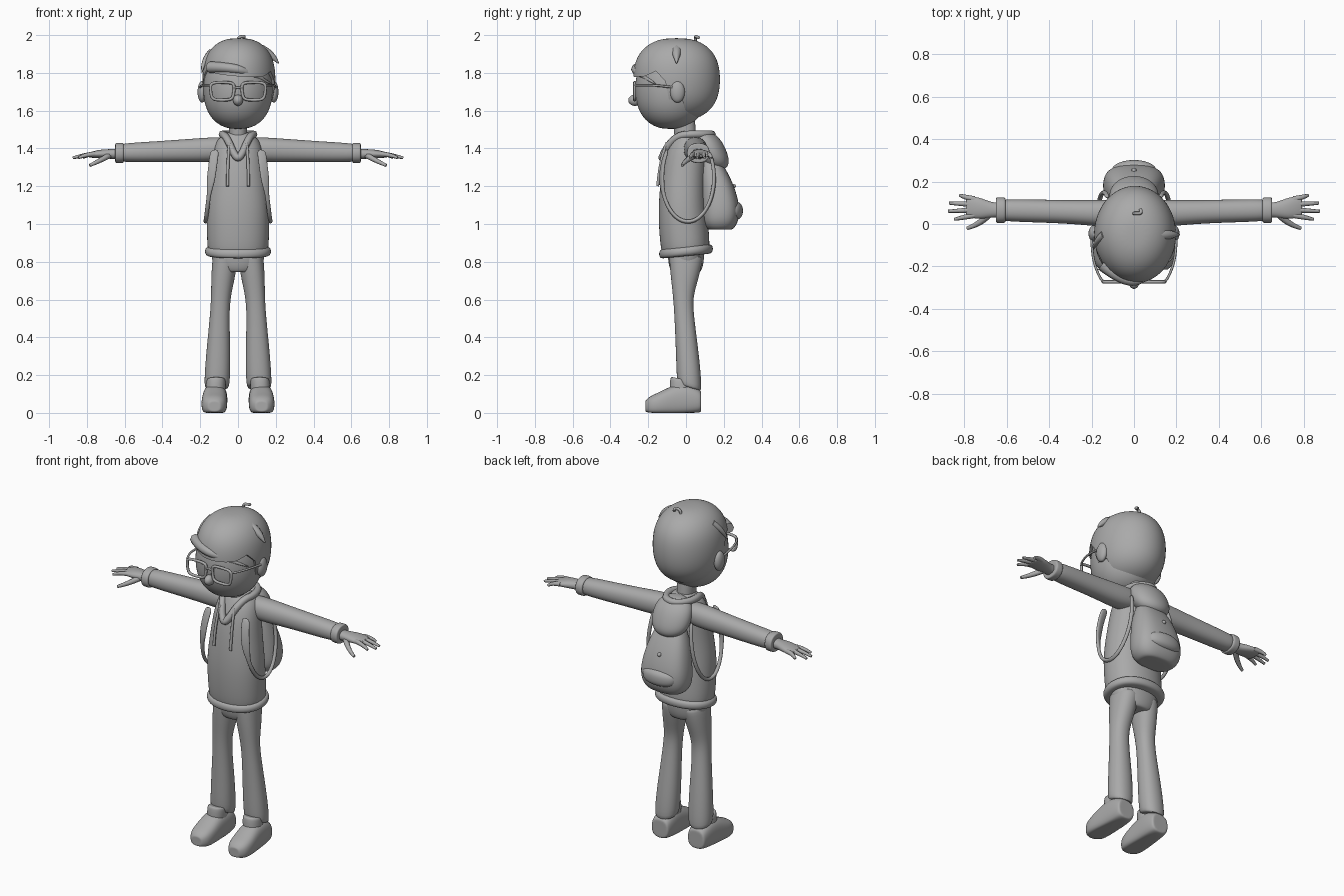
import bpy, bmesh, math
from mathutils import Vector

if "Cube" in bpy.data.objects:
    bpy.data.objects.remove(bpy.data.objects["Cube"])

grey = bpy.data.materials.new("plain grey")
grey.use_nodes = True
grey.diffuse_color = (.4, .4, .4, 1)
grey.node_tree.nodes["Principled BSDF"].inputs["Base Color"].default_value = grey.diffuse_color


def add_object(name, data):
    ob = bpy.data.objects.new(name, data)
    bpy.context.collection.objects.link(ob)
    return ob


def finish(ob):
    """Apply modifiers, set the material and smooth the mesh."""
    name = ob.name
    deps = bpy.context.evaluated_depsgraph_get()
    mesh = bpy.data.meshes.new_from_object(ob.evaluated_get(deps))
    bpy.data.objects.remove(ob)
    mesh.materials.clear()
    mesh.materials.append(grey)
    ob = add_object(name, mesh)
    bpy.ops.object.select_all(action='DESELECT')
    ob.select_set(True)
    bpy.context.view_layer.objects.active = ob
    bpy.ops.object.shade_smooth_by_angle(angle=math.radians(50))


def bridge(name, rings):
    """Join rings of points into a closed, unsmoothed surface."""
    bm = bmesh.new()
    loops = [[bm.verts.new(p) for p in ring] for ring in rings]
    count = len(loops[0])
    for low, high in zip(loops, loops[1:]):
        for i in range(count):
            j = (i + 1) % count
            bm.faces.new((low[i], low[j], high[j], high[i]))
    bm.faces.new(loops[0])
    bm.faces.new(loops[-1])
    bmesh.ops.recalc_face_normals(bm, faces=bm.faces)
    mesh = bpy.data.meshes.new(name)
    bm.to_mesh(mesh)
    bm.free()
    return add_object(name, mesh)


def skin(name, rings, cutter=None):
    ob = bridge(name, rings)
    ob.modifiers.new("subdivide", 'SUBSURF').levels = 2
    if cutter:
        cut = ob.modifiers.new("cut", 'BOOLEAN')
        cut.operation, cut.object, cut.solver = 'DIFFERENCE', cutter, 'EXACT'
    finish(ob)


def power(value, k):
    return math.copysign(abs(value) ** (2 / k), value)


def oval(k, steps=16):
    """Points of a rounded unit outline; a higher k is boxier."""
    angles = [math.tau * i / steps for i in range(steps)]
    return [(power(math.cos(a), k), power(math.sin(a), k)) for a in angles]


def section(at, wide, deep, side=0, back=0):
    return at, wide, deep, side, back


def loft(name, sections, axis='z', mirror=1, k=2.2, slant=0):
    """Skin through sections, with a flat cap ring at both ends."""
    def ring(at, wide, deep, side, back, scale=1):
        points = []
        for c, s in oval(k):
            a, b = side + wide * c * scale, back + deep * s * scale
            x, y, z = {'x': (at, a, b), 'y': (a, at, b), 'z': (a, b, at)}[axis]
            points.append((mirror * x, y, max(0, z + slant * y)))
        return points
    rings = [ring(*s) for s in sections]
    skin(name, [ring(*sections[0], scale=.8)] + rings + [ring(*sections[-1], scale=.8)])


def blob(name, centre, size, mirror=1, k=2, tilt=0, cutter=None):
    """Rounded ellipsoid; tilt slides the upper part backwards."""
    x, y, z = centre
    rings = []
    for i in range(-5, 6):
        angle = math.radians(i * 16)
        radius, height = power(math.cos(angle), k), size[2] * power(math.sin(angle), k)
        rings.append([(mirror * (x + size[0] * radius * c), y + size[1] * radius * s + tilt * height,
                       z + height) for c, s in oval(2)])
    skin(name, rings, cutter)


def tube(name, points, radius, taper=0, mirror=1, closed=False):
    """Round tube along a smooth path, thinner towards its end."""
    curve = bpy.data.curves.new(name, 'CURVE')
    curve.dimensions, curve.bevel_depth, curve.bevel_resolution = '3D', radius, 2
    curve.use_fill_caps, curve.resolution_u = True, 6
    spline = curve.splines.new('NURBS')
    last = len(points) - 1
    spline.points.add(last)
    for i, (x, y, z) in enumerate(points):
        spline.points[i].co = (mirror * x, y, z, 1)
        spline.points[i].radius = 1 - taper * (i / last) ** 2
    spline.order_u, spline.use_endpoint_u, spline.use_cyclic_u = 3, not closed, closed
    finish(add_object(name, curve))


# Head, nose and neck
blob("head", (0, -.08, 1.715), (.19, .195, .215), k=2.3)
blob("nose", (0, -.27, 1.655), (.027, .037, .03))
loft("neck", [section(at=1.42, wide=.05, deep=.06), section(at=1.6, wide=.05, deep=.06, back=-.015)])

# Hair: a full cap with the face opening cut away
opening = [(-.5, 1.4), (-.5, 1.79), (-.29, 1.78), (-.22, 1.79), (-.16, 1.82), (-.11, 1.77),
           (-.09, 1.67), (-.02, 1.67), (0, 1.6), (.05, 1.54), (.05, 1.4)]
face_cutter = bridge("face_cutter", [[(x, y, z - x / 16) for y, z in opening] for x in (-.5, .5)])
face_cutter.hide_render = True
blob("hair", (.005, -.05, 1.765), (.2, .238, .222), k=2.4, cutter=face_cutter)
bpy.data.objects.remove(face_cutter)
tube("fringe_lock", [(-.15, -.19, 1.83), (-.04, -.28, 1.83), (.07, -.25, 1.8), (.18, -.16, 1.74)],
     radius=.03, taper=.9)
tube("side_lock", [(.12, -.05, 1.92), (.18, -.05, 1.9), (.215, -.05, 1.85)], radius=.03, taper=.9)
tube("temple_lock", [(-.14, -.05, 1.91), (-.19, -.09, 1.86), (-.19, -.12, 1.8)], radius=.02, taper=.9)
tube("cowlick", [(0, .05, 1.97), (0, .05, 1.99), (.04, .05, 1.995), (.03, .07, 1.985)], radius=.008)

# Hoodie body, hem, hood and neck opening
loft("hoodie", [section(at=.84, wide=.165, deep=.13),
                section(at=.95, wide=.168, deep=.134, back=-.01),
                section(at=1.1, wide=.17, deep=.13, back=-.02),
                section(at=1.25, wide=.148, deep=.122, back=-.015),
                section(at=1.38, wide=.135, deep=.115),
                section(at=1.45, wide=.115, deep=.09, back=.01),
                section(at=1.485, wide=.06, deep=.06)], slant=.1)
loft("hoodie_hem", [section(at=.83, wide=.172, deep=.14), section(at=.855, wide=.182, deep=.148),
                    section(at=.88, wide=.172, deep=.14)], slant=.1)
blob("hood", (0, .13, 1.39), (.12, .085, .105), k=2.4, tilt=-.4)
collar = []
for c, s in oval(k=2):
    front = max(0, -c)
    collar.append((.085 * s * (1 - front / 3), .02 + .12 * c - front * .03, 1.475 - .13 * front ** 3))
tube("hood_collar", collar, radius=.02, closed=True)

# Trouser seat
loft("trouser_seat", [section(at=.745, wide=.1, deep=.08), section(at=.79, wide=.14, deep=.097),
                      section(at=.88, wide=.15, deep=.1)])

# Backpack with lower pocket and button
loft("backpack", [section(at=.97, wide=.11, deep=.07, back=.18),
                  section(at=1.01, wide=.147, deep=.1, back=.18),
                  section(at=1.1, wide=.152, deep=.105, back=.185),
                  section(at=1.25, wide=.12, deep=.085, back=.155),
                  section(at=1.36, wide=.07, deep=.04, back=.125)], k=2.6)
blob("backpack_pocket", (0, .25, 1.07), (.11, .053, .05), k=2.5)
blob("backpack_button", (0, .25, 1.2), (.012, .015, .012))

# Glasses bridge
tube("glasses_bridge", [(-.025, -.27, 1.715), (0, -.28, 1.73), (.025, -.27, 1.715)], radius=.006)

for mirror, label in ((1, "left"), (-1, "right")):
    # Ear
    blob(label + "_ear", (.19, -.045, 1.7), (.025, .04, .058), mirror)

    # Glasses rim and arm
    rim = [(.083 + .062 * c * (1 + s / 12), -.272, 1.703 + .047 * s) for c, s in oval(k=4)]
    tube(label + "_glasses_rim", rim, radius=.008, mirror=mirror, closed=True)
    tube(label + "_glasses_arm", [(.145, -.27, 1.735), (.16, -.26, 1.735), (.2, -.15, 1.735),
                                  (.2, -.04, 1.72)], radius=.006, mirror=mirror)

    # Sleeve and cuff
    loft(label + "_sleeve", [section(at=.06, wide=.06, deep=.06, side=.05, back=1.4),
                             section(at=.14, wide=.066, deep=.068, side=.05, back=1.393),
                             section(at=.3, wide=.056, deep=.06, side=.057, back=1.388),
                             section(at=.48, wide=.055, deep=.055, side=.062, back=1.381),
                             section(at=.62, wide=.053, deep=.05, side=.065, back=1.377)],
         axis='x', mirror=mirror)
    loft(label + "_cuff", [section(at=at, wide=.062, deep=.055, side=.065, back=1.376)
                           for at in (.605, .63, .65)], axis='x', mirror=mirror)

    # Hand with four fingers and a thumb
    loft(label + "_palm", [section(at=.62, wide=.035, deep=.03, side=.065, back=1.372),
                           section(at=.67, wide=.035, deep=.026, side=.066, back=1.37),
                           section(at=.73, wide=.054, deep=.024, side=.075, back=1.372),
                           section(at=.79, wide=.05, deep=.014, side=.082, back=1.365)],
         axis='x', mirror=mirror)
    reaches = {"index": .845, "middle": .875, "ring": .87, "little": .82}
    for i, (finger, reach) in enumerate(reaches.items()):
        root, tip = .042 + i * .025, .022 + i * .038
        path = [(.75, root, 1.37), (.8, (root + tip) / 2, 1.37), (reach, tip, 1.35)]
        tube(f"{label}_{finger}_finger", path, radius=.014, taper=.5, mirror=mirror)
    tube(label + "_thumb", [(.68, .05, 1.365), (.72, 0, 1.34), (.785, -.02, 1.31)],
         radius=.017, taper=.5, mirror=mirror)

    # Trouser leg with flared hem
    loft(label + "_trouser_leg", [section(at=.14, wide=.07, deep=.068, side=.112, back=.018),
                                  section(at=.3, wide=.067, deep=.064, side=.105, back=.01),
                                  section(at=.52, wide=.051, deep=.053, side=.097, back=-.01),
                                  section(at=.62, wide=.053, deep=.054, side=.09, back=-.018),
                                  section(at=.72, wide=.065, deep=.075, side=.078, back=-.01),
                                  section(at=.85, wide=.07, deep=.095, side=.065)],
         mirror=mirror, slant=-.3)

    # Shoe and ankle collar
    loft(label + "_shoe", [section(at=.08, wide=.058, deep=.06, side=.12, back=.06),
                           section(at=.02, wide=.066, deep=.085, side=.12, back=.07),
                           section(at=-.06, wide=.067, deep=.09, side=.123, back=.065),
                           section(at=-.14, wide=.071, deep=.065, side=.126, back=.045),
                           section(at=-.19, wide=.062, deep=.053, side=.126, back=.038),
                           section(at=-.215, wide=.035, deep=.03, side=.125, back=.035)],
         axis='y', mirror=mirror, k=2.6)
    loft(label + "_shoe_collar", [section(at=.08, wide=.055, deep=.07, side=.12, back=-.02),
                                  section(at=.175, wide=.053, deep=.055, side=.116, back=-.03)],
         mirror=mirror, slant=-.2)

    # Backpack strap: padded over the shoulder, thin webbing below
    rings = []
    for degrees in range(50, 310, 15):
        a = math.radians(degrees)
        up, rear = math.cos(a), math.sin(a)
        centre = Vector((mirror * (.142 - .03 * up), .01 + .14 * -rear * -1 * -1, 1.245 + .235 * up))
        outward = Vector((mirror * .4 * (1 - up), -rear, up)).normalized()
        along = Vector((0, -up, -rear))
        across = along.cross(outward).normalized() * (.025 if degrees < 110 else .011)
        thick = outward * .01
        rings.append([centre + across * c + thick * s for c, s in oval(k=4, steps=8)])
    skin(label + "_backpack_strap", rings)

    # Hood drawstring
    tube(label + "_drawstring", [(.045, -.1, 1.43), (.055, -.135, 1.36), (.055, -.15, 1.2)],
         radius=.008, mirror=mirror)
